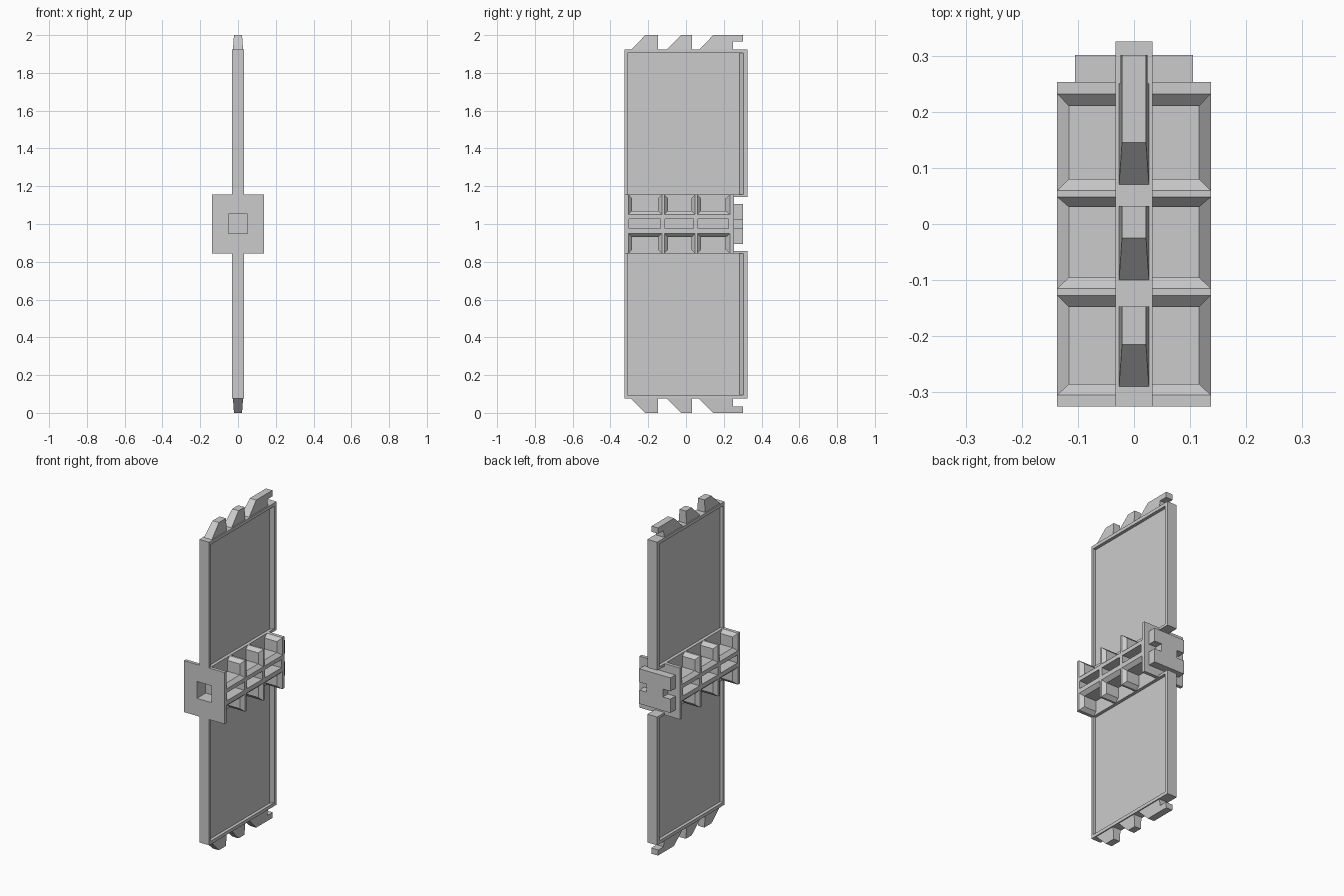
import bpy
import bmesh

old = bpy.data.objects.get("Cube")
if old:
    bpy.data.objects.remove(old, do_unlink=True)

# Single grey material
grey = bpy.data.materials.new("plain grey")
grey.use_nodes = True
grey.diffuse_color = (0.6, 0.6, 0.6, 1)
grey.node_tree.nodes["Principled BSDF"].inputs["Base Color"].default_value = (0.6, 0.6, 0.6, 1)

THICK, BLOCK_X, BLOCK_Z = 0.033, 0.137, 0.157
FRONT, REAR = -0.325, 0.325


def make(name, bm):
    bmesh.ops.recalc_face_normals(bm, faces=bm.faces[:])
    mesh = bpy.data.meshes.new(name)
    bm.to_mesh(mesh)
    bm.free()
    mesh.materials.append(grey)
    obj = bpy.data.objects.new(name, mesh)
    bpy.context.collection.objects.link(obj)
    return obj


def add_solid(bm, ring_a, ring_b):
    """Close two matching rings of points into a solid."""
    a = [bm.verts.new(p) for p in ring_a]
    b = [bm.verts.new(p) for p in ring_b]
    bm.faces.new(a)
    bm.faces.new(b[::-1])
    for i in range(len(a)):
        j = (i + 1) % len(a)
        bm.faces.new((a[i], b[i], b[j], a[j]))


def rect_x(x, y0, y1, z0, z1):
    return [(x, y0, z0), (x, y1, z0), (x, y1, z1), (x, y0, z1)]


def rect_z(z, y0, y1, x0, x1):
    return [(x0, y0, z), (x1, y0, z), (x1, y1, z), (x0, y1, z)]


def add_box(bm, x0, x1, y0, y1, z0, z1):
    add_solid(bm, rect_x(x0, y0, y1, z0, z1), rect_x(x1, y0, y1, z0, z1))


def stretched(a, b):
    """Carry a taper past both ends so cuts never end on a surface."""
    def mix(t):
        return [tuple(p + (q - p) * t for p, q in zip(u, v)) for u, v in zip(a, b)]
    return mix(-0.4), mix(1.4)


def place(ring, sx, sz):
    return [(x * sx, y, 1 + z * sz) for x, y, z in ring]


def cut(obj, bm):
    cutter = make("cutter", bm)
    cutter.hide_render = True
    mod = obj.modifiers.new("cut", "BOOLEAN")
    mod.operation, mod.solver, mod.object = "DIFFERENCE", "EXACT", cutter
    deps = bpy.context.evaluated_depsgraph_get()
    mesh = bpy.data.meshes.new_from_object(obj.evaluated_get(deps))
    obj.modifiers.clear()
    obj.data = mesh
    bpy.data.objects.remove(cutter, do_unlink=True)


SIDES = (1, -1)
CORNERS = [(sx, sz) for sx in SIDES for sz in SIDES]

# Central block
bm = bmesh.new()
add_box(bm, -BLOCK_X, BLOCK_X, FRONT, 0.253, 1 - BLOCK_Z, 1 + BLOCK_Z)
block = make("central_block", bm)

# Pockets: straight core, then flared mouths on the outer side and the open end
pockets = [((-0.285, -0.148), (-0.305, -0.127)),
           ((-0.095, 0.03), (-0.115, 0.048)),
           ((0.08, 0.21), (0.06, 0.232))]
core, side_flare, end_flare, slots = (bmesh.new() for _ in range(4))
lip = 0.021
for inner, outer in pockets:
    for sx, sz in CORNERS:
        top = BLOCK_Z + 0.03
        a = rect_x(THICK, *inner, 0.07, top)
        b = rect_x(BLOCK_X + 0.02, *inner, 0.07, top)
        add_solid(core, place(a, sx, sz), place(b, sx, sz))
        a, b = stretched(rect_x(BLOCK_X - lip, *inner, 0.07, top),
                         rect_x(BLOCK_X, *outer, 0.05, top))
        add_solid(side_flare, place(a, sx, sz), place(b, sx, sz))
        a, b = stretched(rect_z(BLOCK_Z - lip, *inner, THICK, BLOCK_X + 0.02),
                         rect_z(BLOCK_Z, *outer, THICK, BLOCK_X + 0.02))
        add_solid(end_flare, place(a, sx, sz), place(b, sx, sz))
    # Slim slots between the pocket rows
    for sx in SIDES:
        x = sorted((0.06 * sx, 0.16 * sx))
        add_box(slots, *x, outer[0] + 0.004, outer[1] - 0.008, 0.977, 1.026)
for cutter in (core, side_flare, end_flare, slots):
    cut(block, cutter)

# Square socket in the front
bm = bmesh.new()
add_box(bm, -0.05, 0.05, FRONT - 0.05, -0.24, 0.95, 1.053)
cut(block, bm)

# Rear tail plate with a notch on each side
half = [(0.105, -0.107), (0.105, -0.023), (0.055, -0.023),
        (0.055, 0.025), (0.105, 0.025), (0.105, 0.107)]
outline = half + [(-x, z) for x, z in reversed(half)]
bm = bmesh.new()
add_solid(bm, [(x, 0.245, 1 + z) for x, z in outline],
          [(x, 0.301, 1 + z) for x, z in outline])
make("tail_plate", bm)

# Upper and lower panels, each recessed on both faces
teeth = {
    "front": [(-0.29, 0.92), (-0.29, 0.925), (-0.215, 1), (-0.147, 1), (-0.147, 0.92)],
    "middle": [(-0.1, 0.92), (-0.1, 0.925), (-0.025, 1), (0.032, 1), (0.032, 0.92)],
    "rear": [(0.07, 0.92), (0.07, 0.925), (0.145, 1), (0.301, 1),
             (0.301, 0.965), (0.25, 0.965), (0.25, 0.92)],
}
for label, sz in (("upper", 1), ("lower", -1)):
    bm = bmesh.new()
    add_box(bm, -THICK, THICK, FRONT, REAR, *sorted((1 + 0.142 * sz, 1 + 0.925 * sz)))
    panel = make(label + "_panel", bm)
    bm = bmesh.new()
    for sx in SIDES:
        a, b = stretched(rect_x(0.014, -0.31, 0.283, BLOCK_Z, 0.905),
                         rect_x(THICK, -0.31, 0.305, BLOCK_Z, 0.905))
        a = rect_x(0.014, -0.31, 0.283, BLOCK_Z, 0.905)
        add_solid(bm, place(a, sx, sz), place(b, sx, sz))
    cut(panel, bm)

    # Hooked teeth, slightly narrower toward the tip
    for part, profile in teeth.items():
        rings = [[(s * (0.027 - 0.07 * (z - 0.92)), y, 1 + z * sz) for y, z in profile]
                 for s in SIDES]
        bm = bmesh.new()
        add_solid(bm, *rings)
        make(f"{label}_{part}_tooth", bm)
